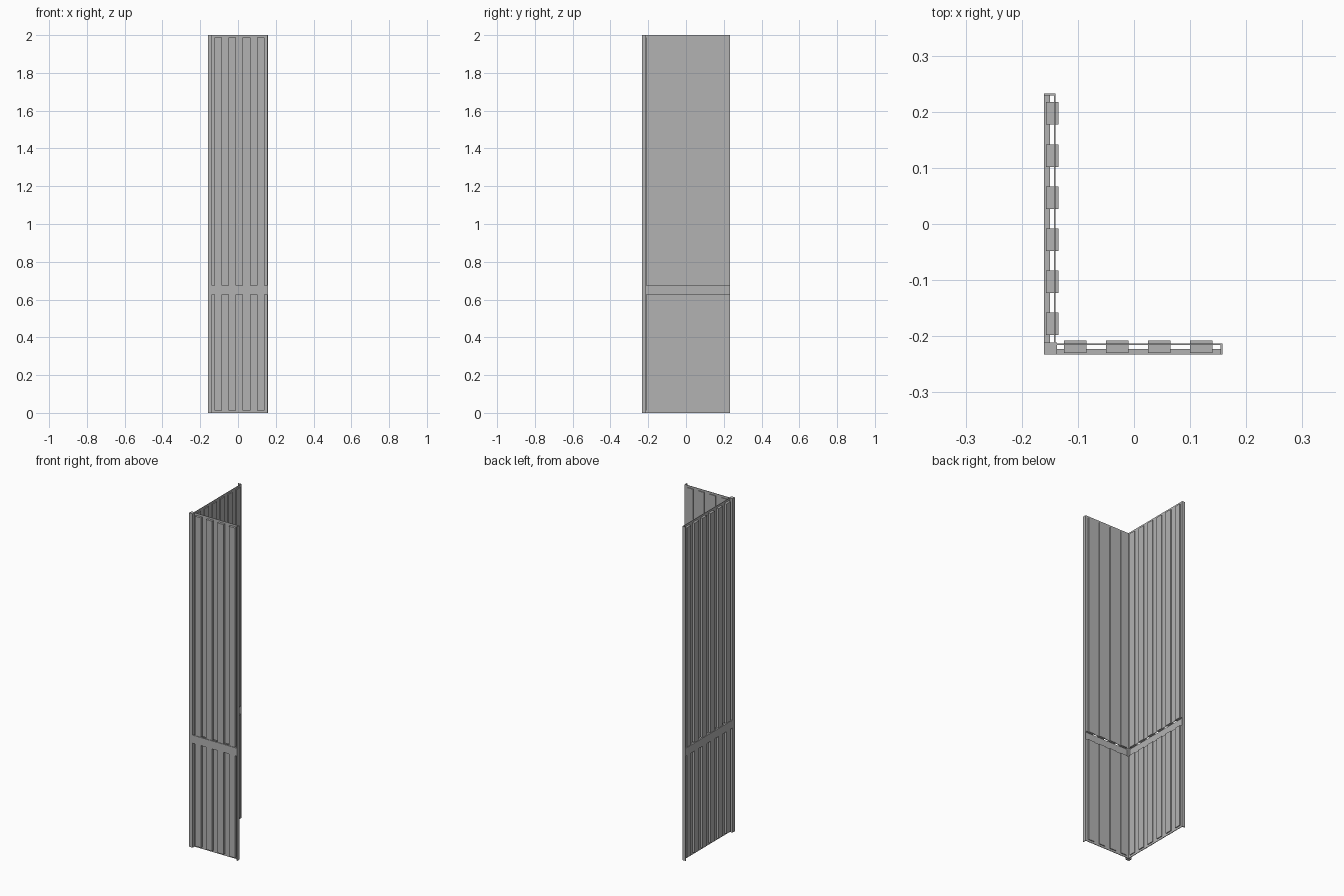
import bpy
import bmesh
from mathutils import Matrix, Vector

cube = bpy.data.objects.get("Cube")
if cube:
    bpy.data.objects.remove(cube, do_unlink=True)

metal = bpy.data.materials.new("grey_metal")
metal.use_nodes = True
grey = (0.45, 0.45, 0.45, 1)
metal.diffuse_color = grey
metal.node_tree.nodes["Principled BSDF"].inputs["Base Color"].default_value = grey

X0, X1, Y0, Y1, TOP = -0.16, 0.158, -0.233, 0.233, 2.0
DEPTH = 0.02                      # overall wall depth
RAIL = (0.626, 0.674)             # rail bottom and top
LEVELS = ((0.0, RAIL[0]), (RAIL[1], TOP))


def boxes(name, spans):
    """One object made of boxes, each given as x, y and z ranges."""
    bm = bmesh.new()
    for span in spans:
        centre = Vector([(a + b) / 2 for a, b in span])
        size = Vector([b - a for a, b in span])
        bmesh.ops.create_cube(
            bm, size=1, matrix=Matrix.Translation(centre) @ Matrix.Diagonal(size.to_4d()))
    mesh = bpy.data.meshes.new(name)
    bm.to_mesh(mesh)
    bm.free()
    mesh.materials.append(metal)
    obj = bpy.data.objects.new(name, mesh)
    bpy.context.collection.objects.link(obj)


def wall(name, place, start, end, first, count):
    """Ribbed wall; place turns (along, depth from outside, z) into x, y, z."""
    # Thin backing sheets on the inner side, above and below the rail
    boxes(name + "_sheet", [place((start, end), (DEPTH - 0.003, DEPTH), z) for z in LEVELS])
    # Ribs standing out from the sheet
    ribs = []
    for i in range(count):
        mid = first + i * 0.075
        for low, high in LEVELS:
            low = 0.012 if low == 0 else low
            high = TOP - 0.012 if high == TOP else high
            ribs.append(place((mid - 0.02, mid + 0.02), (0.003, DEPTH + 0.005), (low, high)))
    boxes(name + "_ribs", ribs)
    # Cross rail and narrow end flange
    boxes(name + "_rail", [place((start, end), (0, 0.01), RAIL)])
    boxes(name + "_flange", [place((end - 0.004, end), (0, DEPTH), (0, TOP))])


def on_front(along, depth, z):
    return along, (Y0 + depth[0], Y0 + depth[1]), z


def on_side(along, depth, z):
    return (X0 + depth[0], X0 + depth[1]), along, z


wall("front_wall", on_front, X0 + 0.023, X1, -0.105, 4)
wall("side_wall", on_side, Y0 + 0.022, Y1, -0.178, 6)

# Corner post joining the two walls
boxes("corner_post", [((X0, X0 + 0.023), (Y0, Y0 + 0.022), (0, TOP))])
